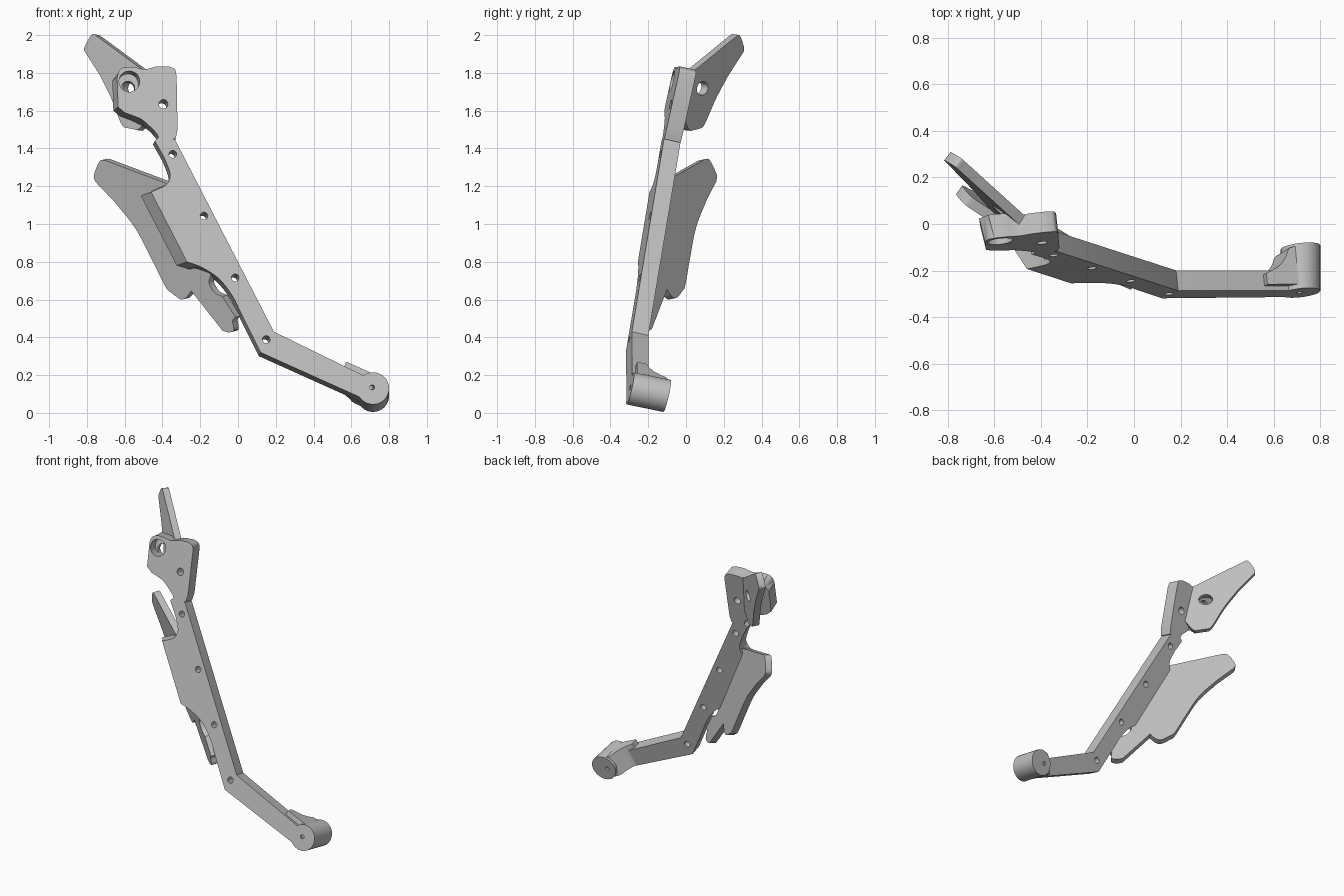
import bpy, bmesh, math
from mathutils import Vector

if "Cube" in bpy.data.objects:
    bpy.data.objects.remove(bpy.data.objects["Cube"], do_unlink=True)

grey = bpy.data.materials.new("plain grey")
grey.use_nodes = True
colour = (0.53, 0.53, 0.53, 1)
grey.diffuse_color = colour
grey.node_tree.nodes["Principled BSDF"].inputs["Base Color"].default_value = colour


class Sheet:
    """Sloped plane y = base + along * x + up * z, addressed by x and z."""

    def __init__(self, base, along, up):
        self.origin = Vector((0, base, 0))
        self.u = Vector((1, along, 0))
        self.v = Vector((0, up, 1))
        self.depth = Vector((-along, 1, -up)).normalized()

    def point(self, x, z):
        return self.origin + self.u * x + self.v * z


def curve(points, steps=5):
    """Smooth run through the given points."""
    p = [Vector(q) for q in points]
    p = [2 * p[0] - p[1]] + p + [2 * p[-1] - p[-2]]
    run = []
    for a, b, c, d in zip(p, p[1:], p[2:], p[3:]):
        for i in range(steps):
            t = i / steps
            q = b * 2 + (c - a) * t + (2 * a - 5 * b + 4 * c - d) * t * t
            q += (3 * b - a - 3 * c + d) * t ** 3
            run.append(tuple(q / 2))
    return run + [tuple(p[-2])]


def circle(x, z, radius, sides=32):
    turn = 2 * math.pi / sides
    return [(x + radius * math.cos(i * turn), z + radius * math.sin(i * turn))
            for i in range(sides)]


def prism(name, ring, sweep):
    """Solid swept from a flat ring of 3D points."""
    bm = bmesh.new()
    low = [bm.verts.new(p) for p in ring]
    high = [bm.verts.new(p + sweep) for p in ring]
    bm.faces.new(low)
    bm.faces.new(high)
    for i in range(len(ring)):
        j = (i + 1) % len(ring)
        bm.faces.new((low[i], low[j], high[j], high[i]))
    bmesh.ops.recalc_face_normals(bm, faces=bm.faces)
    mesh = bpy.data.meshes.new(name)
    bm.to_mesh(mesh)
    bm.free()
    mesh.materials.append(grey)
    obj = bpy.data.objects.new(name, mesh)
    bpy.context.collection.objects.link(obj)
    return obj


def slab(name, sheet, outline, sweep, start=0.0):
    shift = sheet.depth * start
    return prism(name, [sheet.point(x, z) + shift for x, z in outline], sweep)


def drill(obj, sheet, x, z, radius, start=-0.2, length=0.5):
    """Round hole through a part, square to its sheet."""
    cutter = slab("cutter", sheet, circle(x, z, radius, 20),
                  sheet.depth * length, start)
    cutter.hide_render = True
    mod = obj.modifiers.new("hole", "BOOLEAN")
    mod.operation = "DIFFERENCE"
    mod.solver = "EXACT"
    mod.object = cutter
    bpy.context.view_layer.objects.active = obj
    bpy.ops.object.modifier_apply(modifier=mod.name)
    bpy.data.objects.remove(cutter, do_unlink=True)


front = Sheet(-0.404, 0.111, 0.224)
lower = Sheet(-0.165, -0.74, -0.195)
upper = Sheet(-0.608, -0.81, 0.13)
thick = 0.09

# Long bent bar with its side lobe
bar = slab("main_bar", front,
           [(-0.33, 1.44), (-0.36, 1.47), (-0.42, 1.46), (-0.44, 1.44)]
           + curve([(-0.39, 1.35), (-0.36, 1.27), (-0.37, 1.22), (-0.41, 1.19),
                    (-0.46, 1.17)])
           + curve([(-0.27, 0.8), (-0.19, 0.77), (-0.1, 0.71), (-0.03, 0.62),
                    (0.02, 0.52)])
           + [(0.12, 0.32), (0.72, 0.05), (0.76, 0.14), (0.66, 0.2), (0.19, 0.43)],
           front.depth * thick)

# Slanted outer edge of the lobe
slab("lobe_edge", front,
     [(-0.46, 1.17), (-0.41, 1.19), (-0.37, 1.21), (-0.2, 0.78), (-0.27, 0.8)],
     Vector((-0.055, 0.085, -0.02)))

# Round foot and the flare that joins it to the bar
foot = slab("foot", front, circle(0.715, 0.13, 0.085), Vector((0, 0.195, -0.04)))
along = front.point(0.715, 0.13) - front.point(0.15, 0.38)
flare = curve([(0.7, 0.07), (0.8, 0.1), (0.86, 0.14), (0.9, 0.18), (1, 0.19)])
across = front.point(0.74, 0.2) - front.point(0.68, 0.07)
corner = front.point(0.12, 0.32)
prism("foot_flare",
      [corner + along * s + front.depth * d
       for s, d in [(1, 0.02), (0.7, 0.02)] + flare], across)

# Head plate with a waist leading to the bar
head = slab("head_plate", front,
            [(-0.33, 1.45), (-0.32, 1.5)]
            + curve([(-0.325, 1.78), (-0.335, 1.82), (-0.37, 1.835)])
            + curve([(-0.43, 1.835), (-0.49, 1.82), (-0.55, 1.83), (-0.6, 1.83),
                     (-0.63, 1.81), (-0.64, 1.77)])
            + [(-0.635, 1.62)]
            + curve([(-0.6, 1.59), (-0.52, 1.56), (-0.47, 1.52), (-0.43, 1.48)])
            + [(-0.42, 1.46), (-0.36, 1.455)],
            front.depth * thick)

# Slanted outer edge of the head
cheek = slab("head_edge", front,
             [(-0.64, 1.78), (-0.6, 1.83), (-0.5, 1.82), (-0.47, 1.53),
              (-0.52, 1.56), (-0.6, 1.59), (-0.635, 1.62)],
             Vector((-0.025, 0.1, -0.02)))

# Lower fin, with a relief notch in its root
fin = 0.045
slab("lower_fin", lower,
     curve([(-0.69, 1.34), (-0.72, 1.335), (-0.75, 1.26), (-0.74, 1.225)])
     + curve([(-0.64, 1.12), (-0.53, 0.98), (-0.44, 0.81), (-0.37, 0.67),
              (-0.34, 0.64), (-0.29, 0.605), (-0.26, 0.615), (-0.235, 0.65)])
     + curve([(-0.07, 0.44), (-0.04, 0.43), (-0.01, 0.44), (-0.015, 0.49),
              (0, 0.51)])
     + curve([(-0.07, 0.62), (-0.11, 0.64), (-0.14, 0.69), (-0.13, 0.74)])
     + [(-0.34, 1.18), (-0.37, 1.22)],
     lower.depth * fin, -fin / 2)

# Upper fin
wing = slab("upper_fin", upper,
            curve([(-0.73, 1.99), (-0.76, 2.0), (-0.8, 1.93), (-0.79, 1.9)])
            + curve([(-0.72, 1.79), (-0.66, 1.67), (-0.61, 1.54), (-0.59, 1.51)])
            + [(-0.52, 1.495), (-0.5, 1.51), (-0.46, 1.57), (-0.47, 1.8),
               (-0.5, 1.82)],
            upper.depth * fin, -fin / 2)

# Bolt holes, evenly spaced down the bar
for i in range(4):
    drill(bar, front, -0.345 + 0.165 * i, 1.37 - 0.327 * i, 0.02)
for part in (foot, bar):
    drill(part, front, 0.71, 0.135, 0.013)
drill(head, front, -0.395, 1.635, 0.024)
for part in (head, cheek):
    drill(part, front, -0.575, 1.755, 0.055, length=0.27)
    drill(part, front, -0.575, 1.735, 0.036)
drill(wing, upper, -0.56, 1.72, 0.036)

# Smooth the curved walls and keep the rims sharp
bpy.ops.object.select_all(action="DESELECT")
for obj in bpy.context.collection.objects:
    if obj.type == "MESH" and grey.name in obj.data.materials:
        obj.select_set(True)
        bpy.context.view_layer.objects.active = obj
bpy.ops.object.shade_smooth_by_angle(angle=math.radians(30))
